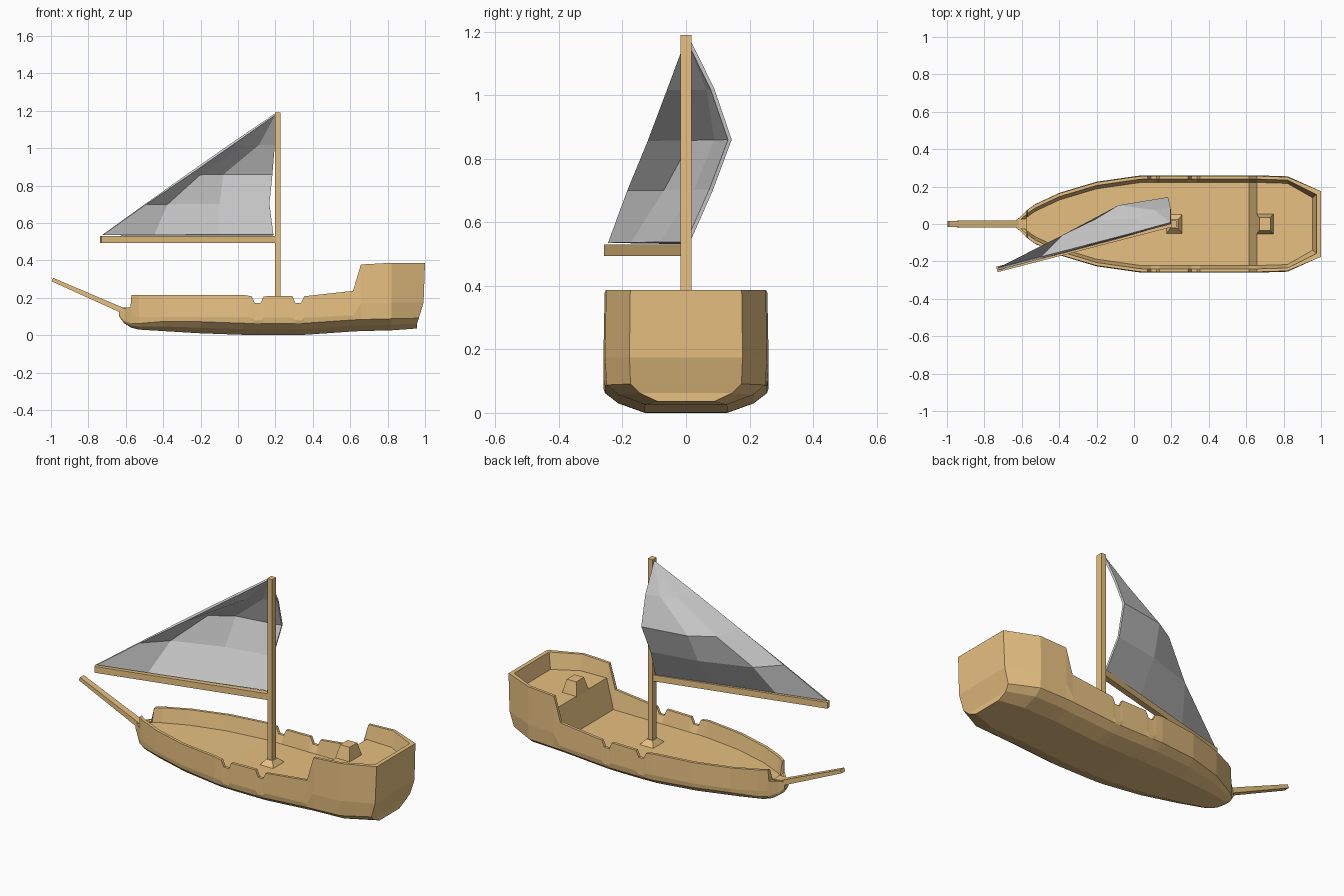
import bpy, bmesh
from mathutils import Vector

wood = bpy.data.materials.new("wood")
wood.diffuse_color = (0.8, 0.53, 0.22, 1)


def make(name, verts, faces, mat=wood):
    bm = bmesh.new()
    vs = [bm.verts.new(v) for v in verts]
    for f in faces:
        bm.faces.new([vs[i] for i in f])
    bmesh.ops.recalc_face_normals(bm, faces=bm.faces)
    me = bpy.data.meshes.new(name)
    bm.to_mesh(me)
    bm.free()
    ob = bpy.data.objects.new(name, me)
    bpy.context.collection.objects.link(ob)
    if mat:
        me.materials.append(mat)
    return ob


def beam(name, a, b, wa, ha, wb=None, hb=None, side=None):
    """Four-sided bar from a to b, with half widths/heights at each end."""
    a, b = Vector(a), Vector(b)
    wb, hb = wb or wa, hb or ha
    side = Vector(side) if side else (b - a).cross(Vector((0, 0, 1)))
    side.normalize()
    up = side.cross(b - a).normalized()
    verts = [c + side * w * s + up * h * t
             for c, w, h in ((a, wa, ha), (b, wb, hb))
             for s, t in ((-1, -1), (1, -1), (1, 1), (-1, 1))]
    faces = [(0, 1, 2, 3), (4, 5, 6, 7)]
    faces += [(i, (i + 1) % 4, 4 + (i + 1) % 4, 4 + i) for i in range(4)]
    return make(name, verts, faces)


# Hull stations: x, half width, keel height, rail height, deck height
stations = [
    (-0.635, 0.018, 0.10, 0.142, 0.138), (-0.61, 0.035, 0.065, 0.145, 0.138),
    (-0.575, 0.072, 0.042, 0.150, 0.138), (-0.57, 0.076, 0.04, 0.215, 0.138),
    (-0.53, 0.105, 0.03, 0.215, 0.137), (-0.40, 0.166, 0.022, 0.215, 0.135),
    (-0.20, 0.226, 0.01, 0.215, 0.132), (0.03, 0.259, 0.002, 0.215, 0.13),
    (0.073, 0.26, 0.001, 0.208, 0.13), (0.09, 0.26, 0.001, 0.172, 0.13),
    (0.12, 0.26, 0.0, 0.172, 0.13), (0.137, 0.26, 0.0, 0.208, 0.13),
    (0.29, 0.26, 0.0, 0.21, 0.13), (0.307, 0.26, 0.0, 0.172, 0.13),
    (0.337, 0.26, 0.001, 0.172, 0.13), (0.354, 0.26, 0.002, 0.208, 0.13),
    (0.615, 0.26, 0.02, 0.237, 0.13), (0.657, 0.26, 0.022, 0.378, 0.30),
    (0.82, 0.255, 0.026, 0.387, 0.30), (0.98, 0.178, 0.036, 0.387, 0.30),
]
N = 7
verts, faces = [], []
for k, (x, w, zk, zr, zd) in enumerate(stations):
    d = 0.035 if k == len(stations) - 1 else 0      # raked transom with wall thickness
    d_low = d and 0.022
    rise = min(1, w / 0.2)
    half = [
        (x - d_low, 0.5 * w, zk),
        (x - d_low, 0.82 * w, zk + 0.03 * rise),
        (x - d_low * 0.6, 0.98 * w, zk + 0.062 * rise),
        (x + (0.012 if d else 0), w, max(zk + 0.02, zr * 0.45)),
        (x + (0.02 if d else 0), 0.985 * w, zr),
        (x - d * 0.1, max(w - 0.02, 0.6 * w), zr),
        (x - d * 0.7, max(w - 0.038, 0.4 * w), zd),
    ]
    verts += half + [(px, -py, pz) for px, py, pz in reversed(half)]
R = 2 * N
for k in range(len(stations) - 1):
    for i in range(R):
        j = (i + 1) % R
        faces.append((k * R + i, k * R + j, (k + 1) * R + j, (k + 1) * R + i))
# Strips close the bow and the transom, leaving the deck open inside the rails
for o in (0, (len(stations) - 1) * R):
    faces += [(o + i, o + i + 1, o + R - 2 - i, o + R - 1 - i) for i in range(N - 1)]
make("hull", verts, faces)

# Bowsprit and the block it sits on
beam("bowsprit", (-0.585, 0, 0.118), (-0.992, 0, 0.297), 0.02, 0.015, 0.017, 0.01)
beam("bowsprit_block", (-0.625, 0, 0.118), (-0.57, 0, 0.125), 0.02, 0.03, 0.03, 0.022)

# Mast, its tapered foot, and the block on the raised deck
Y = (0, 1, 0)
beam("mast", (0.213, 0, 0.12), (0.213, 0, 1.19), 0.018, 0.015, side=Y)
beam("mast_foot", (0.215, 0, 0.125), (0.215, 0, 0.158), 0.055, 0.046, 0.023, 0.02, side=Y)
beam("deck_block", (0.70, 0, 0.295), (0.70, 0, 0.372), 0.056, 0.046, 0.035, 0.03, side=Y)

# Boom swung out to one side
beam("boom", (0.205, 0, 0.512), (-0.733, -0.243, 0.512), 0.015, 0.018)

# Billowing sail: rows from the boom upward, each from leech to mast edge
rows = [
    (0.535, [(-0.725, -0.24), (-0.45, -0.168), (-0.1, -0.077), (0.188, 0.005)]),
    (0.70, [(-0.494, -0.18), (-0.38, -0.065), (-0.10, 0.03), (0.167, 0.078)]),
    (0.86, [(-0.264, -0.118), (-0.205, 0.02), (-0.08, 0.095), (0.183, 0.138)]),
    (1.02, [(-0.035, -0.058), (0.04, 0.025), (0.11, 0.07), (0.196, 0.083)]),
]
sv = [(x, y, z) for z, row in rows for x, y in row] + [(0.197, 0.004, 1.18)]
sf = [(r * 4 + c, r * 4 + c + 1, r * 4 + c + 5, r * 4 + c + 4)
      for r in range(3) for c in range(3)]
sf += [(12 + c, 13 + c, 16) for c in range(3)]
sail = make("sail", sv, sf, None)
mod = sail.modifiers.new("thickness", 'SOLIDIFY')
mod.thickness = 0.012
mod.offset = 0
